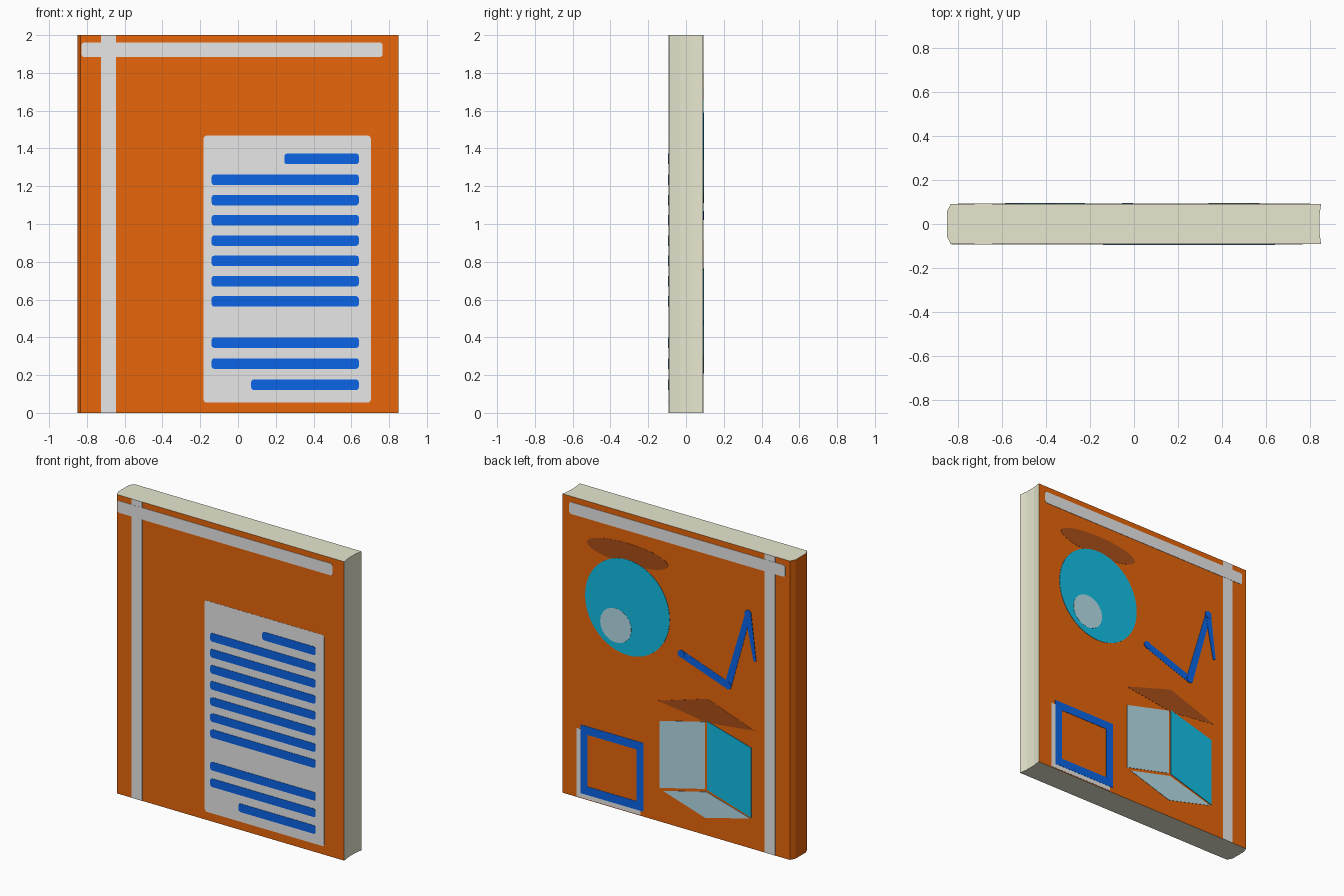
import bpy, bmesh, math

if "Cube" in bpy.data.objects:
    bpy.data.objects.remove(bpy.data.objects["Cube"])

FACE, STEP = 0.091, 0.0012   # cover plane and height of each painted layer


def material(name, colour):
    m = bpy.data.materials.new(name)
    m.diffuse_color = (*colour, 1)
    m.use_nodes = True
    m.node_tree.nodes["Principled BSDF"].inputs["Base Color"].default_value = m.diffuse_color
    return m


orange = material("orange cover", (1.0, 0.165, 0.004))
cream = material("cream pages", (1.0, 1.0, 0.79))
white = material("white print", (1.0, 1.0, 1.0))
blue = material("blue ink", (0.004, 0.16, 0.98))
teal = material("teal", (0.007, 0.55, 0.85))
pale = material("pale teal", (0.58, 0.90, 1.0))
brown = material("brown", (0.40, 0.078, 0.01))


def finish(name, bm, mats):
    bmesh.ops.recalc_face_normals(bm, faces=bm.faces)
    me = bpy.data.meshes.new(name)
    for m in mats:
        me.materials.append(m)
    bm.to_mesh(me)
    bm.free()
    ob = bpy.data.objects.new(name, me)
    bpy.context.collection.objects.link(ob)
    return ob


def plate(name, outlines, mat, side, layer):
    """Thin plates from x,z outlines; side -1 is the front, +1 the back."""
    bm = bmesh.new()
    for pts in outlines:
        f = bm.faces.new([bm.verts.new((x, side * (FACE - 0.002), z)) for x, z in pts])
        r = bmesh.ops.extrude_face_region(bm, geom=[f])
        for v in r["geom"]:
            if isinstance(v, bmesh.types.BMVert):
                v.co.y = side * (FACE + layer * STEP)
    return finish(name, bm, [mat])


def rect(x0, x1, z0, z1, r=0.0):
    if r == 0:
        return [(x0, z0), (x1, z0), (x1, z1), (x0, z1)]
    pts = []
    for i, (cx, cz) in enumerate([(x1 - r, z1 - r), (x0 + r, z1 - r),
                                  (x0 + r, z0 + r), (x1 - r, z0 + r)]):
        for k in range(4):
            a = math.radians(90 * i + 30 * k)
            pts.append((cx + r * math.cos(a), cz + r * math.sin(a)))
    return pts


def ellipse(cx, cz, rx, rz, n=48):
    return [(cx + rx * math.cos(2 * math.pi * i / n),
             cz + rz * math.sin(2 * math.pi * i / n)) for i in range(n)]


def stroke(a, b, w0, w1):
    dx, dz = b[0] - a[0], b[1] - a[1]
    d = math.hypot(dx, dz)
    nx, nz = -dz / d / 2, dx / d / 2
    return [(a[0] + nx * w0, a[1] + nz * w0), (b[0] + nx * w1, b[1] + nz * w1),
            (b[0] - nx * w1, b[1] - nz * w1), (a[0] - nx * w0, a[1] - nz * w0)]


# Book body: rounded spine on the left, hollowed page edge on the right
half = [(-0.85, 0.055), (-0.833, FACE), (0.85, FACE), (0.842, 0.035)]
profile = half + [(x, -y) for x, y in reversed(half)]
bm = bmesh.new()
base = bm.faces.new([bm.verts.new((x, y, 0)) for x, y in profile])
r = bmesh.ops.extrude_face_region(bm, geom=[base])
bmesh.ops.translate(bm, vec=(0, 0, 2),
                    verts=[v for v in r["geom"] if isinstance(v, bmesh.types.BMVert)])
bmesh.ops.recalc_face_normals(bm, faces=bm.faces)
for f in bm.faces:   # covers and spine orange, page edges cream
    is_cover = abs(f.normal.z) < 0.5 and (f.normal.x < -0.3 or abs(f.normal.y) > 0.95)
    f.material_index = 0 if is_cover else 1
finish("book_body", bm, [orange, cream])

# Crossing white bands on both covers
for side, tag, x0, x1 in [(-1, "front", -0.828, 0.765), (1, "back", -0.80, 0.80)]:
    plate(tag + "_upright_band", [rect(-0.725, -0.645, 0, 2)], white, side, 1)
    plate(tag + "_top_band", [rect(x0, x1, 1.883, 1.962, 0.015)], white, side, 2)

# Front panel with its ruled bars
plate("front_panel", [rect(-0.182, 0.703, 0.055, 1.468, 0.015)], white, -1, 1)
bars = [(1.345, 0.245), (0.372, -0.14), (0.261, -0.14), (0.149, 0.07)]
bars += [(1.234 - 0.1073 * i, -0.14) for i in range(7)]
plate("front_bars", [rect(x, 0.64, z - 0.028, z + 0.028, 0.015) for z, x in bars],
      blue, -1, 3)

# Back: ball with its dark patch and pale spot
plate("ball_shadow_patch", [ellipse(0.369, 1.727, 0.30, 0.071)], brown, 1, 1)
plate("ball", [ellipse(0.369, 1.369, 0.313, 0.319)], teal, 1, 2)
plate("ball_spot", [ellipse(0.454, 1.226, 0.115, 0.114)], pale, 1, 3)

# Back: box drawn as three faces with a dark patch above
plate("box_shadow_patch", [[(0.14, 0.805), (-0.223, 0.915), (-0.571, 0.794),
                            (-0.223, 0.755)]], brown, 1, 1)
plate("box_pale_faces", [
    [(0.132, 0.673), (-0.205, 0.757), (-0.205, 0.308), (0.132, 0.225)],
    [(0.105, 0.212), (-0.215, 0.291), (-0.541, 0.200), (-0.208, 0.115)]], pale, 1, 2)
plate("box_teal_face", [[(-0.222, 0.765), (-0.549, 0.674), (-0.549, 0.208),
                         (-0.222, 0.306)]], teal, 1, 3)

# Back: square frame with a white offset edge
plate("frame_offset_edge", [rect(0.70, 0.746, 0.005, 0.462),
                            rect(0.273, 0.70, 0.005, 0.05)], white, 1, 1)
plate("square_frame", [rect(0.665, 0.717, 0.034, 0.492), rect(0.25, 0.302, 0.034, 0.492),
                       rect(0.302, 0.665, 0.034, 0.09), rect(0.302, 0.665, 0.437, 0.492)],
      blue, 1, 2)

# Back: zigzag line
zig = [(-0.03, 1.165), (-0.375, 1.045), (-0.525, 1.565), (-0.575, 1.26)]
for i, (w0, w1) in enumerate([(0.05, 0.05), (0.05, 0.04), (0.045, 0.02)]):
    plate("zigzag_line_%d" % (i + 1), [stroke(zig[i], zig[i + 1], w0, w1)], blue, 1, 1 + i)
plate("zigzag_joints", [ellipse(x, z, 0.025, 0.025, 16) for x, z in zig[:3]], blue, 1, 4)
